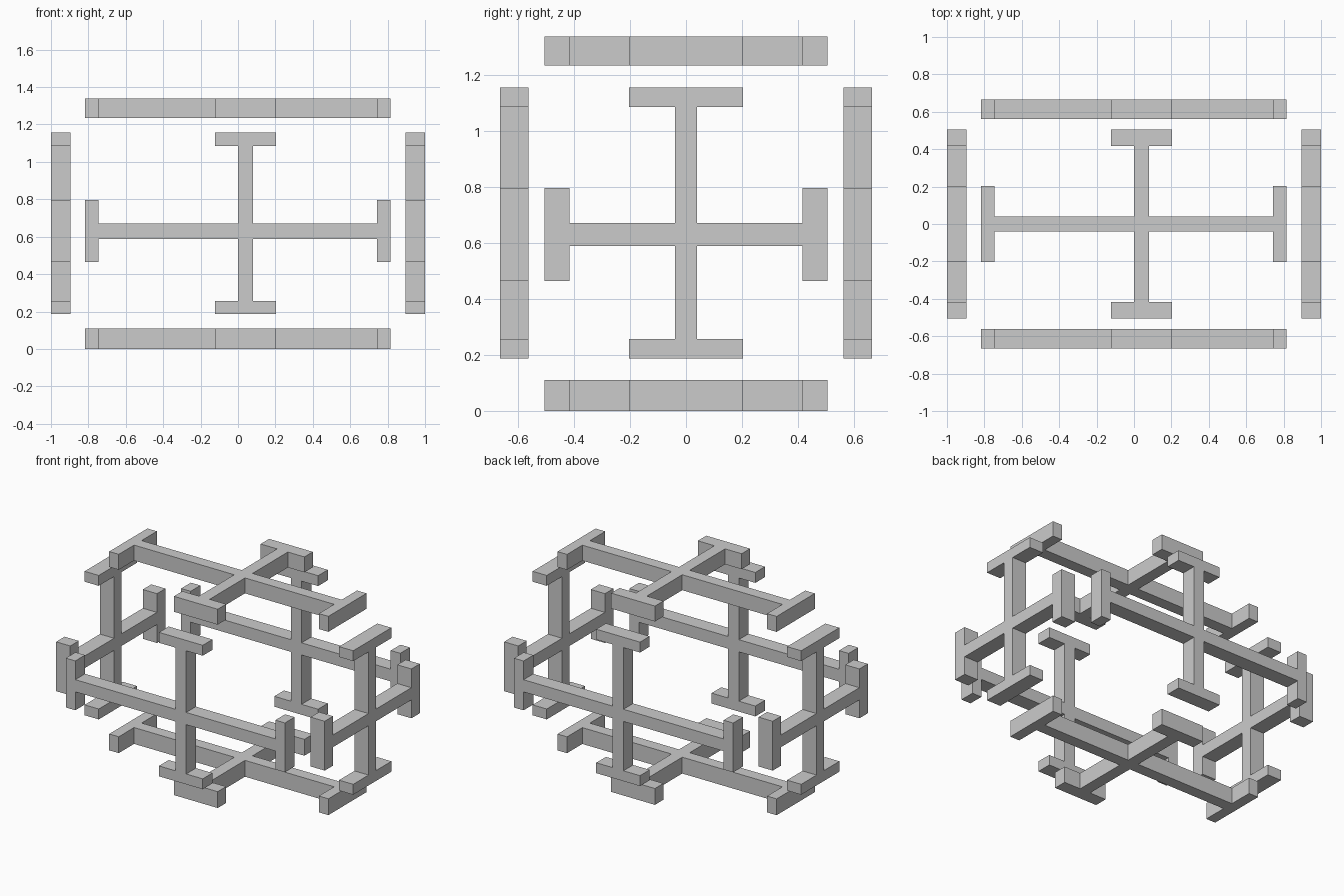
import bpy, bmesh
from mathutils import Vector

if "Cube" in bpy.data.objects:
    bpy.data.objects.remove(bpy.data.objects["Cube"])


def cross_outline(u, v):
    """Cross with a T cap on each arm.
    u, v = (low, high, bar centre, bar half width, cap low, cap high, cap thickness)"""
    u0, u1, uc, uh, ua, ub, ut = u
    v0, v1, vc, vh, va, vb, vt = v
    l, r, d, t = uc - uh, uc + uh, vc - vh, vc + vh
    return [
        (r, t), (r, v1 - vt), (ub, v1 - vt), (ub, v1), (ua, v1), (ua, v1 - vt), (l, v1 - vt),
        (l, t), (u0 + ut, t), (u0 + ut, vb), (u0, vb), (u0, va), (u0 + ut, va), (u0 + ut, d),
        (l, d), (l, v0 + vt), (ua, v0 + vt), (ua, v0), (ub, v0), (ub, v0 + vt), (r, v0 + vt),
        (r, d), (u1 - ut, d), (u1 - ut, va), (u1, va), (u1, vb), (u1 - ut, vb), (u1 - ut, t),
    ]


def panel(name, outline, axis, lo, hi):
    """Extrude an outline along the given axis from lo to hi."""
    bm = bmesh.new()
    verts = []
    for p in outline:
        co = list(p)
        co.insert(axis, lo)
        verts.append(bm.verts.new(co))
    face = bm.faces.new(verts)
    ext = bmesh.ops.extrude_face_region(bm, geom=[face])
    shift = Vector((0, 0, 0))
    shift[axis] = hi - lo
    bmesh.ops.translate(bm, vec=shift,
                        verts=[g for g in ext["geom"] if isinstance(g, bmesh.types.BMVert)])
    bmesh.ops.recalc_face_normals(bm, faces=bm.faces)
    mesh = bpy.data.meshes.new(name)
    bm.to_mesh(mesh)
    bm.free()
    bpy.context.collection.objects.link(bpy.data.objects.new(name, mesh))


# Dimensions of the cross along each axis
X = (-0.817, 0.815, 0.04, 0.04, -0.123, 0.203, 0.071)
Y = (-0.506, 0.506, 0.0, 0.04, -0.203, 0.203, 0.09)
Z = (0.187, 1.156, 0.63, 0.041, 0.465, 0.797, 0.07)

# Front and back panels
panel("front_panel", cross_outline(X, Z), 1, -0.665, -0.562)
panel("back_panel", cross_outline(X, Z), 1, 0.562, 0.665)

# Side panels
panel("left_panel", cross_outline(Y, Z), 0, -1.0, -0.895)
panel("right_panel", cross_outline(Y, Z), 0, 0.895, 1.0)

# Bottom and top panels
panel("bottom_panel", cross_outline(X, Y), 2, 0.0, 0.11)
panel("top_panel", cross_outline(X, Y), 2, 1.234, 1.338)
